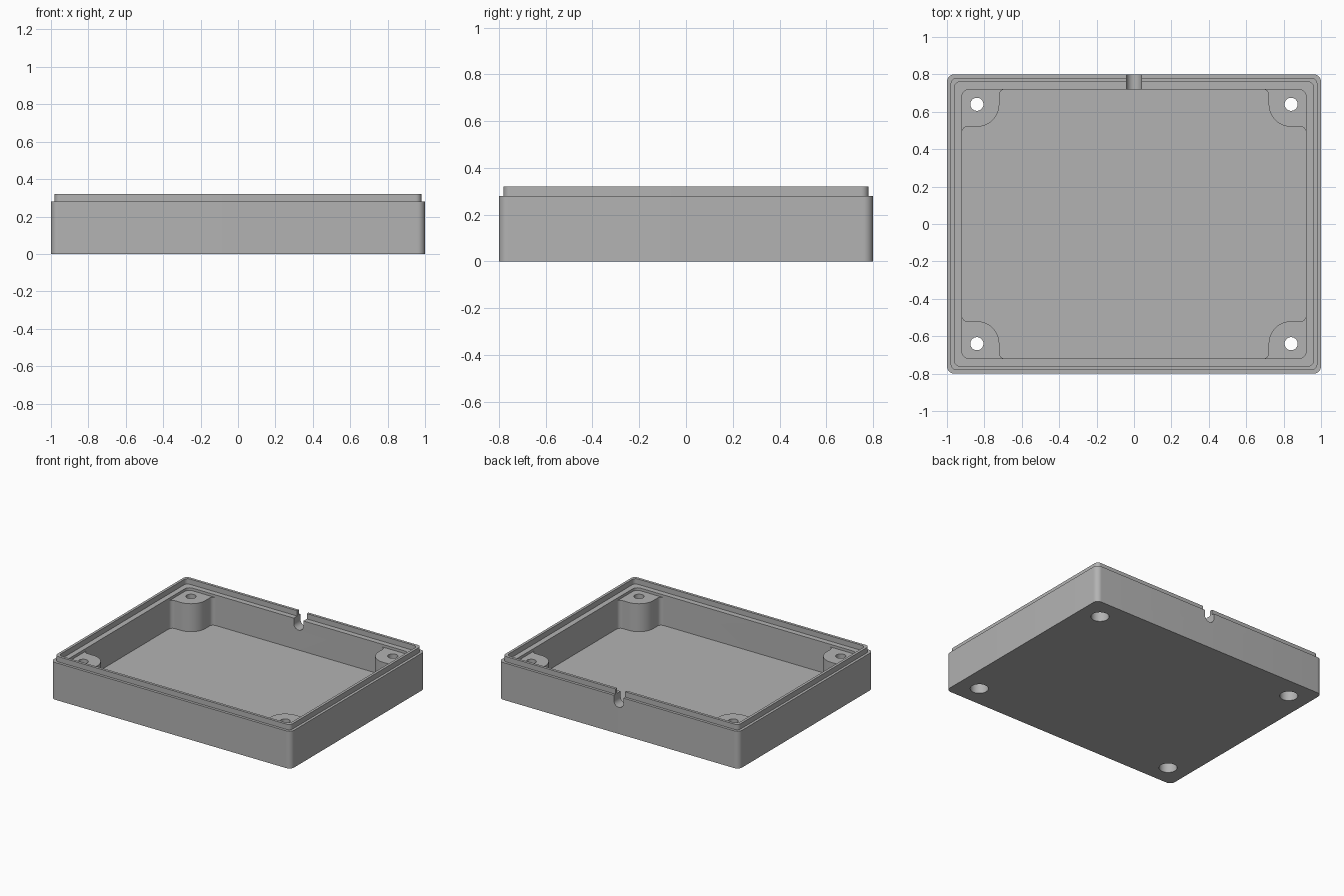
import bpy
import bmesh
from math import pi, cos, sin
from mathutils import Vector

cube = bpy.data.objects.get("Cube")
if cube:
    bpy.data.objects.remove(cube)

# Main dimensions
HALF_X, HALF_Y = 1.0, 0.8
RIM, TOP, POST_TOP, FLOOR = 0.28, 0.32, 0.26, 0.05
WALL = 0.08
HOLE_X, HOLE_Y, POST_R = 0.84, 0.64, 0.12
ABOVE = 0.5

grey = bpy.data.materials.new("plain grey")
grey.use_nodes = True
grey.diffuse_color = (0.45, 0.45, 0.45, 1)
grey.node_tree.nodes["Principled BSDF"].inputs["Base Color"].default_value = (0.45, 0.45, 0.45, 1)


def rounded(corners, steps=10):
    """Round every corner (x, y, radius) of a right-angled outline."""
    points = []
    for i, (x, y, r) in enumerate(corners):
        here = Vector((x, y))
        back = (Vector(corners[i - 1][:2]) - here).normalized()
        ahead = (Vector(corners[(i + 1) % len(corners)][:2]) - here).normalized()
        centre = here + r * (back + ahead)
        for k in range(steps + 1):
            a = k / steps * pi / 2
            points.append(centre - r * (ahead * cos(a) + back * sin(a)))
    return points


def four_corners(quarter):
    """Mirror the corners of one quarter into a closed outline."""
    outline = []
    for sx, sy in ((1, 1), (-1, 1), (-1, -1), (1, -1)):
        part = quarter if sx * sy > 0 else quarter[::-1]
        outline += [(sx * x, sy * y, r) for x, y, r in part]
    return rounded(outline)


def rectangle(inset, radius):
    return four_corners([(HALF_X - inset, HALF_Y - inset, radius)])


def circle(x, y, r, n=40):
    return [Vector((x + r * cos(2 * pi * i / n), y + r * sin(2 * pi * i / n))) for i in range(n)]


def loft(name, layers):
    """Closed solid through a stack of (outline, z) layers."""
    bm = bmesh.new()
    rings = [[bm.verts.new((p.x, p.y, z)) for p in outline] for outline, z in layers]
    for low, high in zip(rings, rings[1:]):
        for i in range(len(low)):
            bm.faces.new((low[i - 1], low[i], high[i], high[i - 1]))
    bm.faces.new(rings[0][::-1])
    bm.faces.new(rings[-1])
    bmesh.ops.recalc_face_normals(bm, faces=bm.faces)
    mesh = bpy.data.meshes.new(name)
    bm.to_mesh(mesh)
    bm.free()
    mesh.materials.append(grey)
    obj = bpy.data.objects.new(name, mesh)
    bpy.context.collection.objects.link(obj)
    return obj


def cut(target, cutter):
    cutter.hide_render = True
    mod = target.modifiers.new("cut", "BOOLEAN")
    mod.operation = "DIFFERENCE"
    mod.solver = "EXACT"
    mod.object = cutter
    bpy.context.view_layer.objects.active = target
    bpy.ops.object.modifier_apply(modifier=mod.name)
    bpy.data.objects.remove(cutter)


# Outer block with the stepped lip
body = loft("enclosure_base", [
    (rectangle(0, 0.04), 0), (rectangle(0, 0.04), RIM),
    (rectangle(0.02, 0.03), RIM), (rectangle(0.02, 0.03), TOP)])

# Pocket inside the lip, with its ledge, down to the post tops
cut(body, loft("ledge_cutter", [
    (rectangle(WALL, 0.04), POST_TOP), (rectangle(WALL, 0.04), RIM),
    (rectangle(0.04, 0.03), RIM), (rectangle(0.04, 0.03), ABOVE)]))

# Main cavity, leaving a round-nosed screw post in every corner
wall_x, wall_y = HALF_X - WALL, HALF_Y - WALL
post_x, post_y = HOLE_X - POST_R, HOLE_Y - POST_R
cavity = four_corners([(wall_x, post_y, 0.03), (post_x, post_y, POST_R), (post_x, wall_y, 0.03)])
cut(body, loft("cavity_cutter", [(cavity, FLOOR), (cavity, POST_TOP + 0.01)]))

# Screw holes, wider from below for the screw heads
for sx in (-1, 1):
    for sy in (-1, 1):
        x, y = sx * HOLE_X, sy * HOLE_Y
        wide, narrow = circle(x, y, 0.062), circle(x, y, 0.035)
        cut(body, loft("hole_cutter", [(wide, -0.1), (wide, 0.16), (narrow, 0.16), (narrow, ABOVE)]))

# Round-bottomed cable notch in the middle of the back wall
slot = rounded([(-0.04, -ABOVE, 0), (0.04, -ABOVE, 0), (0.04, -0.2, 0.04), (-0.04, -0.2, 0.04)])
seen = []
for p in slot:
    if all((p - q).length > 0.0001 for q in seen):
        seen.append(p)
notch = loft("notch_cutter", [(seen, wall_y - 0.04), (seen, HALF_Y + 0.1)])
for v in notch.data.vertices:
    v.co = (v.co.x, v.co.z, -v.co.y)
cut(body, notch)

# Smooth rounded corners, crisp edges
bpy.ops.object.select_all(action="DESELECT")
body.select_set(True)
bpy.context.view_layer.objects.active = body
bpy.ops.object.shade_smooth_by_angle(angle=pi / 6)
